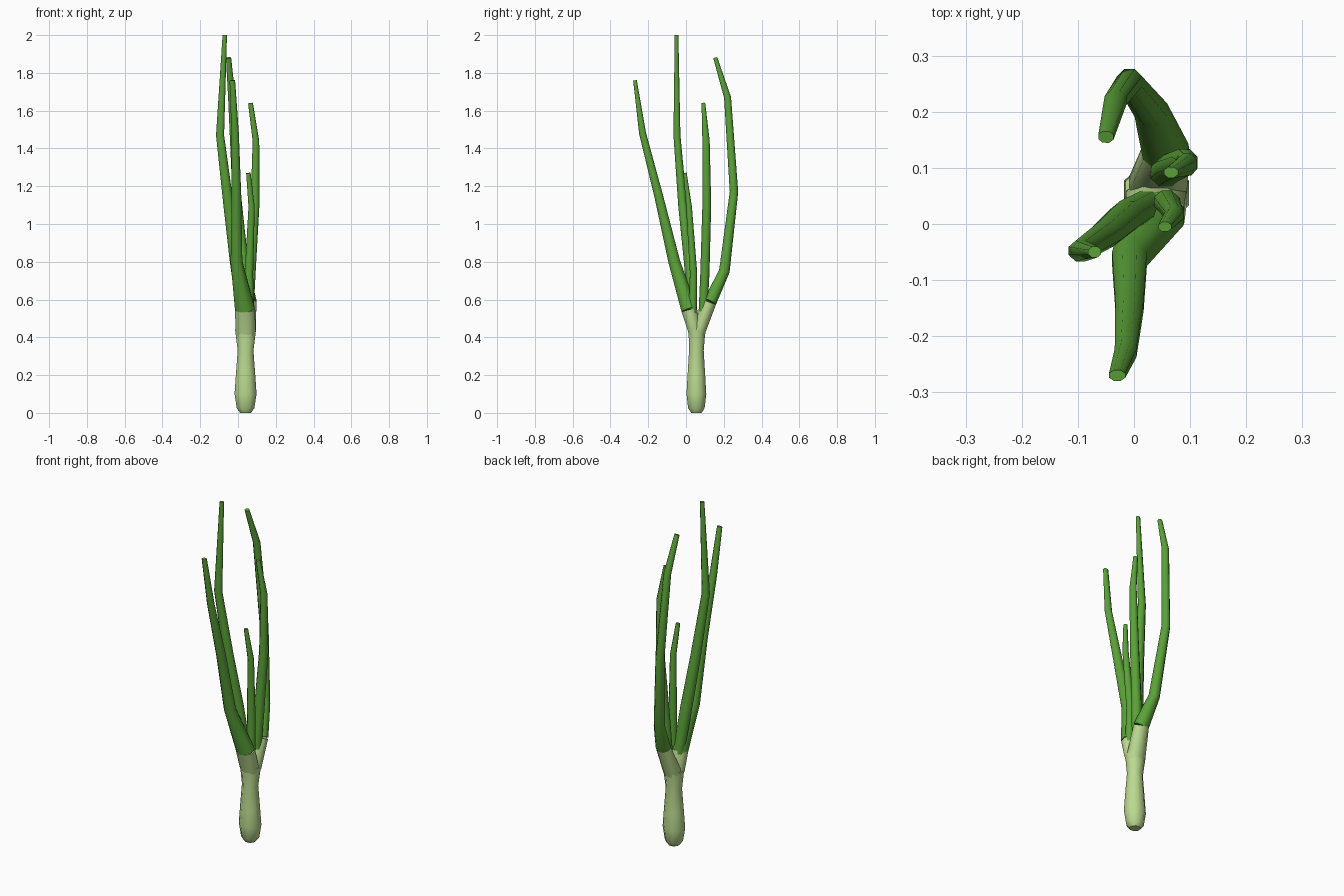
import bpy, bmesh, math
from mathutils import Vector


def material(name, rgb):
    m = bpy.data.materials.new(name)
    m.diffuse_color = (*rgb, 1)
    return m


PALE = material("pale stem green", (0.50, 0.70, 0.28))
GREEN = material("leaf green", (0.105, 0.36, 0.04))


def loft(name, rings, mat, sides=8):
    """Tube through rings of (x, y, z, radius_x, radius_y), square to its path."""
    bm = bmesh.new()
    pts = [Vector(r[:3]) for r in rings]
    loops = []
    for i, r in enumerate(rings):
        a, b = pts[max(i - 1, 0)], pts[min(i + 1, len(pts) - 1)]
        t = (b - a).normalized()
        v = t.cross(Vector((1, 0, 0))).normalized()
        u = v.cross(t)
        loop = []
        for k in range(sides):
            ang = 2 * math.pi * (k + 0.5) / sides
            loop.append(bm.verts.new(pts[i] + u * r[3] * 1.05 * math.cos(ang)
                                     + v * r[4] * 1.05 * math.sin(ang)))
        loops.append(loop)
    for p, q in zip(loops, loops[1:]):
        for k in range(sides):
            n = (k + 1) % sides
            bm.faces.new((p[k], p[n], q[n], q[k]))
    bm.faces.new(loops[0][::-1])
    bm.faces.new(loops[-1])
    bmesh.ops.recalc_face_normals(bm, faces=bm.faces)
    for f in bm.faces:
        f.smooth = len(f.verts) == 4
    me = bpy.data.meshes.new(name)
    bm.to_mesh(me)
    bm.free()
    me.materials.append(mat)
    ob = bpy.data.objects.new(name, me)
    bpy.context.collection.objects.link(ob)
    return ob


# Bulb and stem
loft("bulb_stem", [
    (0.04, 0.055, 0.0, 0.030, 0.028), (0.04, 0.055, 0.025, 0.048, 0.045),
    (0.04, 0.055, 0.10, 0.060, 0.054), (0.04, 0.055, 0.20, 0.053, 0.048),
    (0.04, 0.055, 0.33, 0.043, 0.040), (0.04, 0.058, 0.44, 0.057, 0.046)], PALE)

# Two pale forks at the top of the stem
front_end = (0.037, 0.017, 0.545, 0.054, 0.043)
back_end = (0.057, 0.127, 0.588, 0.042, 0.036)
loft("front_fork", [(0.04, 0.055, 0.37, 0.038, 0.034),
                    (0.04, 0.045, 0.44, 0.055, 0.036), front_end], PALE)
loft("back_fork", [(0.04, 0.058, 0.37, 0.038, 0.034),
                   (0.043, 0.070, 0.44, 0.053, 0.037), back_end], PALE)

# Leaves: two continue the forks, three sprout from inside them
leaves = {
    "front_leaf": [front_end, (-0.008, -0.062, 0.80, 0.032, 0.032),
                   (-0.008, -0.145, 1.15, 0.026, 0.024),
                   (-0.015, -0.230, 1.48, 0.020, 0.019),
                   (-0.030, -0.270, 1.76, 0.015, 0.010)],
    "tall_leaf": [(0.025, 0.035, 0.53, 0.030, 0.025),
                  (-0.012, 0.015, 0.80, 0.032, 0.027),
                  (-0.050, -0.018, 1.10, 0.028, 0.024),
                  (-0.095, -0.048, 1.47, 0.022, 0.019),
                  (-0.070, -0.050, 2.00, 0.012, 0.010)],
    "back_leaf": [back_end, (0.030, 0.203, 0.75, 0.030, 0.029),
                  (-0.008, 0.254, 1.17, 0.023, 0.023),
                  (-0.033, 0.220, 1.67, 0.020, 0.019),
                  (-0.050, 0.155, 1.88, 0.014, 0.011)],
    "right_leaf": [(0.055, 0.090, 0.53, 0.028, 0.024),
                   (0.066, 0.100, 0.74, 0.028, 0.025),
                   (0.090, 0.110, 1.10, 0.024, 0.024),
                   (0.095, 0.106, 1.44, 0.018, 0.020),
                   (0.066, 0.092, 1.64, 0.013, 0.010)],
    "short_leaf": [(0.060, 0.035, 0.52, 0.024, 0.022),
                   (0.058, 0.040, 0.74, 0.023, 0.020),
                   (0.072, 0.016, 1.09, 0.017, 0.016),
                   (0.055, -0.005, 1.27, 0.012, 0.009)],
}
for name, rings in leaves.items():
    loft(name, rings, GREEN)
